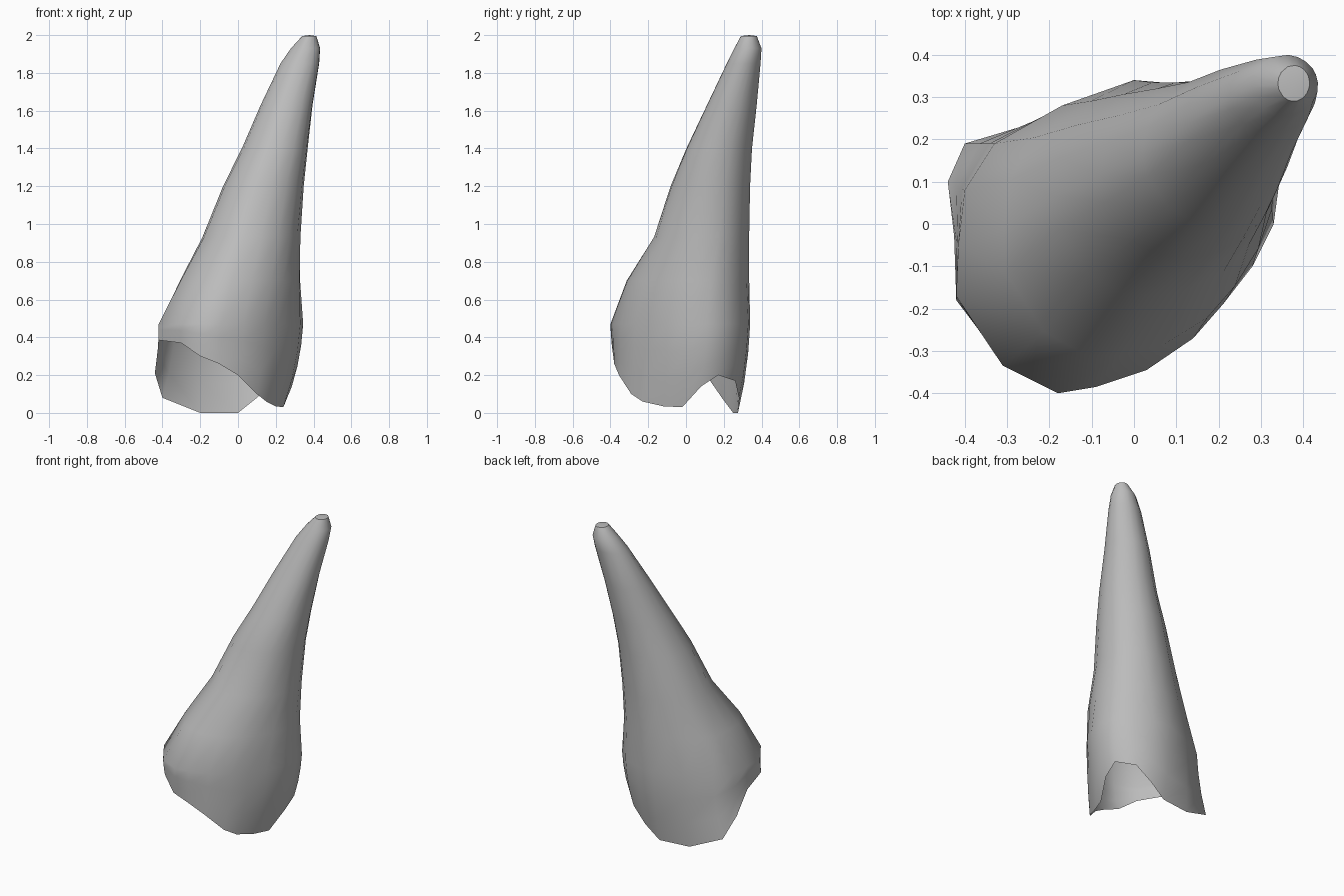
import bpy, bmesh
from mathutils import Vector

cube = bpy.data.objects.get("Cube")
if cube:
    bpy.data.objects.remove(cube, do_unlink=True)

# One matte grey material
grey = bpy.data.materials.new("matte_grey")
grey.use_nodes = True
colour = (0.5, 0.5, 0.5, 1)
grey.diffuse_color = colour
grey.node_tree.nodes["Principled BSDF"].inputs["Base Color"].default_value = colour

# Saddle-shaped open rim, anticlockwise from the +x side
rim = [(.24, -.02, .03), (.285, .08, .14), (.29, .17, .2), (.2, .26, .17),
       (.1, .28, .08), (0, .275, 0), (-.2, .25, 0), (-.4, .19, .08),
       (-.44, .1, .21), (-.425, -.03, .33), (-.42, -.18, .385), (-.3, -.33, .37),
       (-.2, -.385, .3), (-.1, -.38, .26), (0, -.355, .2), (.1, -.29, .1),
       (.15, -.23, .06), (.2, -.12, .035)]

# Cross-section at the widest level, matching the rim points
belly = [(.33, 0), (.345, .11), (.325, .2), (.24, .285), (.12, .33), (0, .34),
         (-.17, .28), (-.33, .19), (-.4, .08), (-.415, -.05), (-.42, -.17),
         (-.31, -.335), (-.18, -.4), (-.09, -.385), (.03, -.345), (.14, -.27),
         (.21, -.19), (.28, -.1)]

# Level: height, x range, y range, roundness
levels = [(.47, -.42, .345, -.4, .34, 0), (.7, -.31, .335, -.32, .335, .3),
          (.93, -.19, .335, -.175, .335, .6), (1.2, -.08, .35, -.085, .34, .8),
          (1.4, .02, .37, 0, .35, .9), (1.63, .12, .395, .11, .375, 1),
          (1.85, .225, .43, .215, .395, 1), (1.93, .28, .435, .255, .4, 1),
          (1.995, .34, .415, .29, .375, 1)]


def section(z, x0, x1, y0, y1, roundness):
    """Fit the belly outline into a box, blended toward an ellipse."""
    ring = []
    for x, y in belly:
        unit = Vector(((x + .0375) / .3825, (y + .03) / .37))
        unit = unit.lerp(unit.normalized(), roundness)
        ring.append(Vector(((x0 + x1 + unit.x * (x1 - x0)) / 2,
                            (y0 + y1 + unit.y * (y1 - y0)) / 2, z)))
    return ring


rings = [section(*level) for level in levels]
edge = [Vector(p) for p in rim]


def flare(t, bulge):
    """Ring between the rim and the belly, swelling outward early."""
    ring = []
    for low, high in zip(edge, rings[0]):
        p = low.lerp(high, bulge)
        p.z = low.z + (high.z - low.z) * t
        ring.append(p)
    return ring


rings = [edge, flare(.33, .5), flare(.67, .83)] + rings

# Loft the shell, leaving the base open and closing the tip
bm = bmesh.new()
loops = [[bm.verts.new(p) for p in ring] for ring in rings]
count = len(rim)
for low, high in zip(loops, loops[1:]):
    for i in range(count):
        j = (i + 1) % count
        bm.faces.new((low[i], low[j], high[j], high[i]))
tip = bm.verts.new((.38, .335, 2))
for i in range(count):
    bm.faces.new((loops[-1][i], loops[-1][(i + 1) % count], tip))

mesh = bpy.data.meshes.new("tapered_shell")
bm.to_mesh(mesh)
bm.free()
mesh.materials.append(grey)
shell = bpy.data.objects.new("tapered_shell", mesh)
bpy.context.collection.objects.link(shell)

# Smooth body with a crisp tip
bpy.ops.object.select_all(action="DESELECT")
shell.select_set(True)
bpy.context.view_layer.objects.active = shell
bpy.ops.object.shade_smooth_by_angle(angle=.6)
